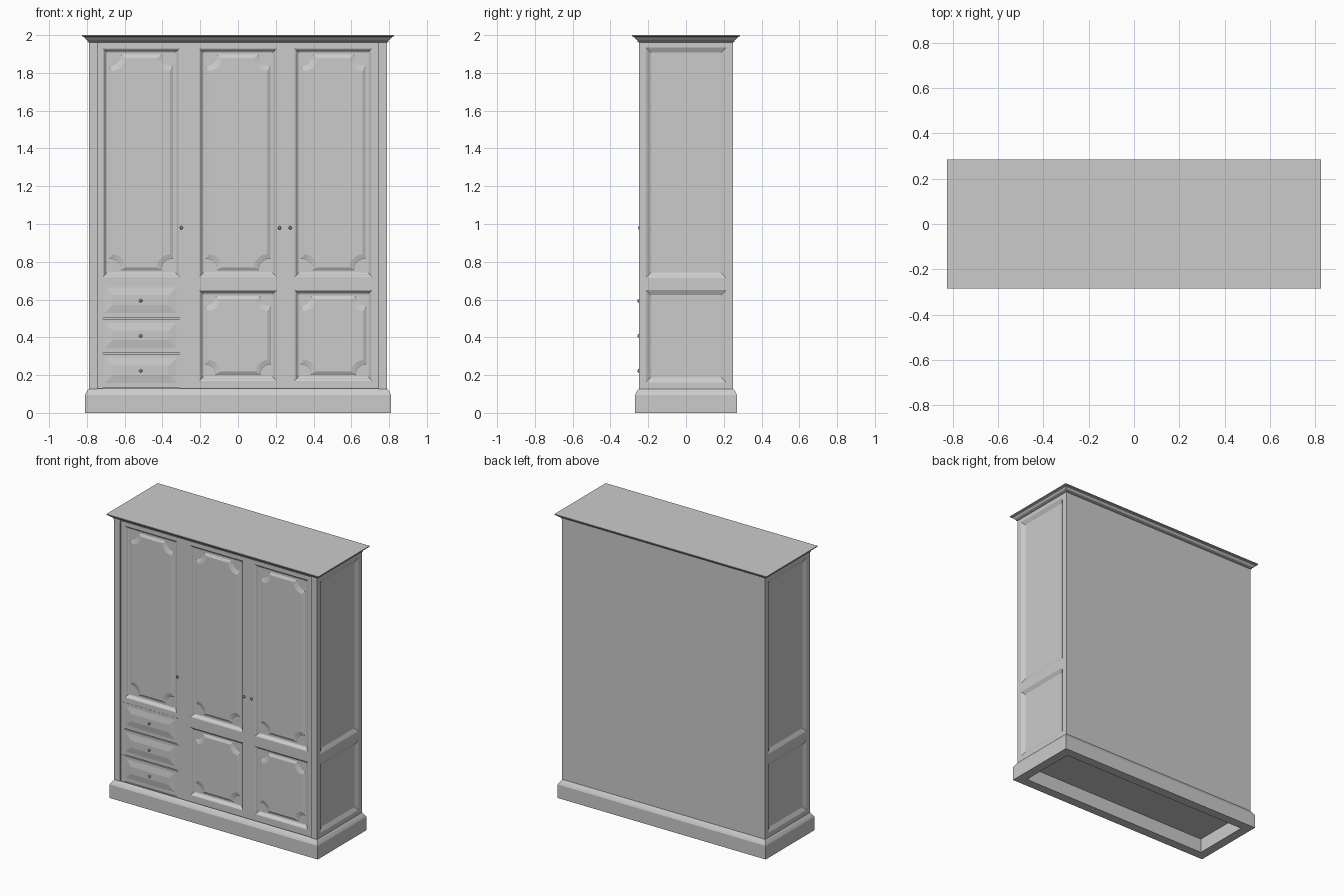
import bpy, bmesh
from math import cos, sin, pi

if "Cube" in bpy.data.objects:
    bpy.data.objects.remove(bpy.data.objects["Cube"])


def make(name, bm):
    me = bpy.data.meshes.new(name)
    bm.to_mesh(me)
    bm.free()
    ob = bpy.data.objects.new(name, me)
    bpy.context.collection.objects.link(ob)
    return ob


def box(name, x0, x1, y0, y1, z0, z1):
    bm = bmesh.new()
    bmesh.ops.create_cube(bm, size=1)
    for v in bm.verts:
        v.co = ((x0, x1)[v.co.x > 0], (y0, y1)[v.co.y > 0], (z0, z1)[v.co.z > 0])
    return make(name, bm)


def loft(name, rings, cap_end=False, cap_start=False, closed=False):
    """Skin a list of equal-length 3D rings."""
    bm = bmesh.new()
    vs = [[bm.verts.new(p) for p in r] for r in rings]
    n = len(vs[0])
    pairs = list(zip(vs, vs[1:])) + ([(vs[-1], vs[0])] if closed else [])
    for a, b in pairs:
        for i in range(n):
            j = (i + 1) % n
            bm.faces.new((a[i], a[j], b[j], b[i]))
    if cap_end:
        bm.faces.new(vs[-1])
    if cap_start:
        bm.faces.new(vs[0][::-1])
    if closed or (cap_start and cap_end):
        bmesh.ops.recalc_face_normals(bm, faces=bm.faces[:])
    return make(name, bm)


def rect(r, d=0.0):
    u0, u1, v0, v1 = r
    return [(u0 + d, v0 + d), (u1 - d, v0 + d), (u1 - d, v1 - d), (u0 + d, v1 - d)]


def notched(r, d, rad, seg=5):
    """Rectangle with concave quarter-round corners, counter-clockwise."""
    pts = []
    for k, (u, v) in enumerate(rect(r, d)):
        for i in range(seg + 1):
            a = pi / 2 * (1 + k) - pi / 2 * i / seg
            pts.append((u + rad * cos(a), v + rad * sin(a)))
    return pts


def front(pts, d):
    return [(u, -d, v) for u, v in pts]


def side(pts, d, s):
    return [(s * d, s * u, v) for u, v in pts]


def plan(hx, hy, z):
    return [(-hx, -hy, z), (hx, -hy, z), (hx, hy, z), (-hx, hy, z)]


F = 0.238          # depth of the front frame
TOP = 1.97

# Carcass, hollow plinth and cornice
box("carcass", -0.774, 0.774, -0.214, 0.249, 0.1, TOP)
loft("plinth", [plan(*p) for p in (
    (0.745, 0.205, 0.10), (0.745, 0.205, 0), (0.81, 0.27, 0), (0.81, 0.27, 0.095),
    (0.804, 0.264, 0.107), (0.797, 0.257, 0.118), (0.788, 0.248, 0.13))], closed=True)
loft("cornice", [plan(0.79 + e, 0.25 + e, z) for e, z in (
    (0, 1.962), (0.006, 1.965), (0.006, 1.972), (0.013, 1.976), (0.021, 1.985),
    (0.026, 1.987), (0.026, 1.991), (0.035, 1.994), (0.035, 2.0))],
    cap_end=True, cap_start=True)

# Side frames with sunk, bevelled panels
for s, tag in ((1, "right"), (-1, "left")):
    def sbox(name, xi, *yz):
        x = sorted((s * xi, s * 0.79))
        box(f"{tag}_{name}", *x, *yz)
    sbox("front_post", 0.745, -0.25, -0.213, 0.1, TOP)
    sbox("back_stile", 0.773, 0.213, 0.25, 0.1, TOP)
    for name, z0, z1 in (("top_rail", 1.935, TOP), ("middle_rail", 0.65, 0.715),
                         ("bottom_rail", 0.1, 0.16)):
        sbox(name, 0.773, -0.213, 0.213, z0, z1)
    for name, z0, z1 in (("upper", 0.715, 1.935), ("lower", 0.16, 0.65)):
        r = (-0.213, 0.213, z0, z1)
        loft(f"{tag}_{name}_panel", [side(rect(r), 0.79, s), side(rect(r, 0.027), 0.776, s)],
             cap_end=True)

# Front stiles and rails
for i, (x0, x1) in enumerate(((-0.746, -0.715), (-0.31, -0.205), (0.205, 0.30), (0.71, 0.746))):
    box(f"front_stile_{i}", x0, x1, -F, -0.213, 0.1, TOP)
columns = ((-0.715, -0.31), (-0.205, 0.205), (0.30, 0.71))
for i, (x0, x1) in enumerate(columns):
    box(f"front_top_rail_{i}", x0, x1, -F, -0.213, 1.93, TOP)
    box(f"front_middle_rail_{i}", x0, x1, -F, -0.213, 0.65 if i else 0.685, 0.72)
    box(f"front_bottom_rail_{i}", x0, x1, -F, -0.213, 0.1, 0.17 if i else 0.13)


# Doors: moulded reveal and a raised field with notched corners
def door(name, r, inset, rad):
    loft(name + "_reveal", [front(rect(r), F), front(rect(r, 0.006), F - 0.003),
                            front(rect(r, 0.016), F - 0.015),
                            front(rect(r, 0.022), F - 0.018)], cap_end=True)
    loft(name + "_field", [front(notched(r, inset, rad), F - 0.0185),
                           front(notched(r, inset + 0.006, rad), F - 0.015),
                           front(notched(r, inset + 0.018, rad + 0.006), F - 0.009)],
         cap_end=True)


for i, (x0, x1) in enumerate(columns):
    door(f"upper_door_{i}", (x0, x1, 0.72, 1.93), 0.033, 0.062)
    if i:
        door(f"lower_door_{i}", (x0, x1, 0.17, 0.65), 0.03, 0.055)


# Knobs turned from a small profile
def knob(name, x, z, d):
    prof = ((0.004, 0), (0.004, 0.006), (0.009, 0.009), (0.009, 0.013), (0.005, 0.016))
    ob = loft(name, [front([(x + r * cos(a * pi / 6), z + r * sin(a * pi / 6))
                            for a in range(12)], d + h) for r, h in prof], cap_end=True)
    for p in ob.data.polygons:
        p.use_smooth = len(p.vertices) == 4


for i, x in enumerate((-0.30, 0.22, 0.277)):
    knob(f"door_knob_{i}", x, 0.98, F)

# Drawers with raised centres
for i, (z0, z1) in enumerate(((0.133, 0.312), (0.318, 0.497), (0.503, 0.685))):
    r = (-0.744, -0.287, z0, z1)
    p = (-0.705, -0.325, z0 + 0.025, z1 - 0.02)
    loft(f"drawer_{i}", [front(rect(r), 0.213), front(rect(r), F + 0.001),
                         front(rect(p), F + 0.001), front(rect(p, 0.042), F + 0.008)],
         cap_end=True)
    knob(f"drawer_knob_{i}", -0.515, (z0 + z1) / 2, F + 0.002)
